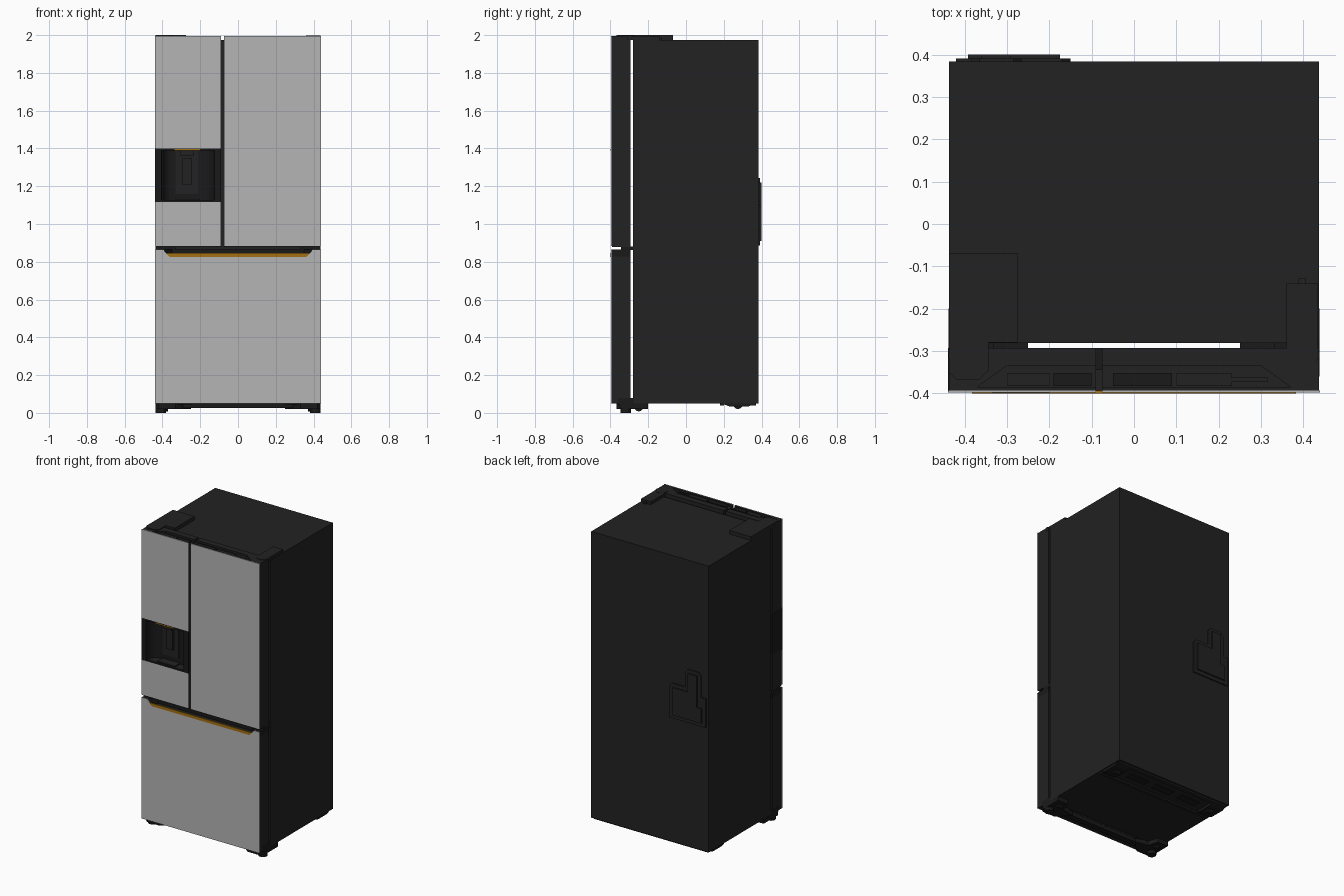
import bpy, bmesh, math
from mathutils import Matrix

if "Cube" in bpy.data.objects:
    bpy.data.objects.remove(bpy.data.objects["Cube"])


def material(name, rgb):
    m = bpy.data.materials.new(name)
    m.diffuse_color = (*rgb, 1)
    m.use_nodes = True
    m.node_tree.nodes["Principled BSDF"].inputs["Base Color"].default_value = m.diffuse_color
    return m


CHARCOAL = material("charcoal", (0.016, 0.016, 0.016))
BLACK = material("black_trim", (0.010, 0.010, 0.011))
STEEL = material("brushed_steel", (0.46, 0.46, 0.46))
AMBER = material("amber", (0.36, 0.16, 0.006))


def finish(name, bm, mat):
    bmesh.ops.recalc_face_normals(bm, faces=bm.faces)
    me = bpy.data.meshes.new(name)
    bm.to_mesh(me)
    bm.free()
    me.materials.append(mat)
    ob = bpy.data.objects.new(name, me)
    bpy.context.collection.objects.link(ob)
    return ob


def prism(name, pts, axis, a, b, mat):
    """Extrude a 2D outline along an axis from a to b."""
    place = {'x': lambda u, v, w: (w, u, v),
             'y': lambda u, v, w: (u, w, v),
             'z': lambda u, v, w: (u, v, w)}[axis]
    bm = bmesh.new()
    lo = [bm.verts.new(place(u, v, a)) for u, v in pts]
    hi = [bm.verts.new(place(u, v, b)) for u, v in pts]
    bm.faces.new(lo)
    bm.faces.new(hi)
    n = len(pts)
    for i in range(n):
        j = (i + 1) % n
        bm.faces.new((lo[i], lo[j], hi[j], hi[i]))
    return finish(name, bm, mat)


def box(name, x0, x1, y0, y1, z0, z1, mat):
    return prism(name, [(x0, y0), (x1, y0), (x1, y1), (x0, y1)], 'z', z0, z1, mat)


def cylinder(name, loc, r, depth, axis, mat):
    bm = bmesh.new()
    rot = Matrix.Rotation(math.pi / 2, 4, 'Y') if axis == 'x' else Matrix()
    bmesh.ops.create_cone(bm, cap_ends=True, segments=24, radius1=r, radius2=r,
                          depth=depth, matrix=Matrix.Translation(loc) @ rot)
    ob = finish(name, bm, mat)
    for p in ob.data.polygons:
        p.use_smooth = len(p.vertices) == 4
    return ob


F, S, D = -0.393, -0.398, -0.293   # door front, steel front, door back

# Cabinet
box("cabinet", -0.437, 0.437, -0.281, 0.383, 0.05, 1.975, CHARCOAL)

# Right door
box("right_door", -0.075, 0.437, F, D, 0.878, 1.982, CHARCOAL)
box("right_door_panel", -0.075, 0.439, S, F, 0.883, 1.996, STEEL)

# Left door, with the middle section hollowed for the dispenser
L0, L1 = -0.437, -0.09
box("left_door_lower", L0, L1, F, D, 0.878, 1.125, CHARCOAL)
box("left_door_upper", L0, L1, F, D, 1.392, 1.982, CHARCOAL)
box("left_door_lower_panel", -0.439, L1, S, F, 0.883, 1.117, STEEL)
box("left_door_upper_panel", -0.439, L1, S, F, 1.4, 1.996, STEEL)

curve = [(0.055 * (1 - math.cos(t)), 0.07 * math.sin(t))
         for t in (math.radians(15 * k) for k in range(7))]
left_wall = [(-0.405 + u, S + v) for u, v in curve]
right_wall = [(-0.125 - u, S + v) for u, v in reversed(curve)]
prism("dispenser_recess",
      [(-0.439, S)] + left_wall + right_wall + [(L1, S), (L1, D), (-0.439, D)],
      'z', 1.125, 1.392, BLACK)
box("dispenser_sill", -0.439, L1, S, F + 0.01, 1.117, 1.127, BLACK)
box("dispenser_header", -0.439, L1, S, F + 0.01, 1.39, 1.4, BLACK)
box("dispenser_back_plate", -0.33, -0.21, -0.332, -0.325, 1.16, 1.39, CHARCOAL)
box("dispenser_spout", -0.305, -0.235, -0.375, -0.33, 1.36, 1.393, CHARCOAL)
box("dispenser_paddle", -0.295, -0.245, -0.345, -0.33, 1.21, 1.35, CHARCOAL)
box("dispenser_tray", -0.33, -0.2, -0.385, -0.33, 1.125, 1.132, CHARCOAL)
box("dispenser_light", -0.335, -0.2, S - 0.001, -0.375, 1.388, 1.396, AMBER)

# Raised rims and slot covers on top of the doors
for side, s, xi in (("right", 1, -0.075), ("left", -1, -0.09)):
    prism(side + "_door_top_rim",
          [(xi, F), (s * 0.437, F), (s * 0.437, D), (xi, D), (xi, -0.335),
           (s * 0.30, -0.335), (s * 0.37, -0.385), (xi, -0.385)],
          'z', 1.982, 1.994, CHARCOAL)
box("left_slot_cover", -0.19, -0.1, -0.382, -0.352, 1.982, 1.99, BLACK)
box("left_wide_slot_cover", -0.3, -0.2, -0.382, -0.352, 1.982, 1.987, CHARCOAL)
box("right_slot_cover", -0.05, 0.09, -0.382, -0.352, 1.982, 1.99, BLACK)
box("right_wide_slot_cover", 0.1, 0.23, -0.382, -0.352, 1.982, 1.987, CHARCOAL)
box("right_slot_rail", 0.23, 0.315, -0.373, -0.362, 1.982, 1.987, CHARCOAL)

# Drawer with a scooped grip along the top
box("drawer", -0.437, 0.437, F, D, 0.05, 0.828, CHARCOAL)
prism("drawer_grip",
      [(-0.437, F), (-0.39, F), (-0.35, -0.345), (0.35, -0.345), (0.39, F),
       (0.437, F), (0.437, D), (-0.437, D)], 'z', 0.828, 0.866, BLACK)
prism("drawer_panel",
      [(-0.439, 0.05), (0.439, 0.05), (0.439, 0.864), (0.395, 0.864),
       (0.362, 0.826), (-0.362, 0.826), (-0.395, 0.864), (-0.439, 0.864)],
      'y', S, F, STEEL)
prism("drawer_grip_lip",
      [(-0.362, 0.826), (0.362, 0.826), (0.382, 0.846), (-0.382, 0.846)],
      'y', -0.40, F, AMBER)

# Top hinge covers
prism("left_hinge_cover",
      [(-0.437, -0.068), (-0.437, -0.35), (-0.42, -0.367), (-0.365, -0.367),
       (-0.343, -0.345), (-0.343, -0.28), (-0.275, -0.28), (-0.275, -0.068)],
      'z', 1.975, 2.0, CHARCOAL)
box("right_hinge_cover", 0.36, 0.434, -0.31, -0.14, 1.975, 1.995, CHARCOAL)
box("right_hinge_tab", 0.388, 0.405, -0.14, -0.127, 1.975, 1.985, CHARCOAL)
cylinder("right_hinge_knuckle", (0.397, -0.308, 1.986), 0.036, 0.022, 'z', CHARCOAL)
for s in (-1, 1):
    cylinder("hinge_pin", (s * 0.42, -0.31, 1.985), 0.018, 0.024, 'z', BLACK)

# Brackets between the doors and the drawer
for s in (-1, 1):
    x0, x1 = sorted((s * 0.33, s * 0.437))
    box("middle_hinge", x0, x1, -0.345, -0.275, 0.862, 0.88, BLACK)

# Front feet, mirrored
for s in (-1, 1):
    foot = [(0.25, -0.285), (0.30, -0.345), (0.33, -0.368), (0.42, -0.368),
            (0.438, -0.35), (0.438, -0.20), (0.36, -0.20), (0.34, -0.27)]
    prism("front_foot", [(s * x, y) for x, y in foot], 'z', 0.02, 0.05, BLACK)
    x0, x1 = sorted((s * 0.25, s * 0.438))
    box("foot_bracket", x0, x1, -0.36, -0.278, 0.045, 0.078, BLACK)
    cylinder("levelling_foot", (s * 0.41, -0.32, 0.012), 0.028, 0.024, 'z', BLACK)
    cylinder("front_roller", (s * 0.385, -0.25, 0.03), 0.022, 0.03, 'x', BLACK)
    cylinder("rear_roller", (s * 0.37, 0.275, 0.045), 0.024, 0.04, 'x', BLACK)
    x0, x1 = sorted((s * 0.33, s * 0.43))
    prism("rear_roller_mount",
          [(0.19, 0.05), (0.23, 0.034), (0.33, 0.034), (0.37, 0.05)],
          'x', x0, x1, BLACK)
box("kick_rail", -0.39, 0.39, -0.335, -0.295, 0.025, 0.05, BLACK)

# Underside rails
box("underside_rear_rail", -0.425, 0.425, 0.345, 0.37, 0.04, 0.05, CHARCOAL)
box("underside_middle_rail", -0.425, 0.425, 0.18, 0.2, 0.04, 0.05, CHARCOAL)
for i in range(3):
    x = -0.2 + 0.2 * i
    box("underside_rib", x - 0.07, x + 0.07, 0.25, 0.30, 0.044, 0.05, BLACK)

# Water valve cover on the back: flange and raised block
prism("rear_cover_flange",
      [(-0.15, 0.885), (-0.15, 1.1), (-0.17, 1.12), (-0.265, 1.12), (-0.265, 1.22),
       (-0.285, 1.243), (-0.365, 1.243), (-0.385, 1.22), (-0.385, 1.08),
       (-0.42, 1.08), (-0.42, 0.885)], 'y', 0.383, 0.391, CHARCOAL)
prism("rear_cover_block",
      [(-0.175, 0.91), (-0.175, 1.095), (-0.29, 1.095), (-0.29, 1.22),
       (-0.36, 1.22), (-0.36, 1.01), (-0.392, 1.01), (-0.392, 0.91)],
      'y', 0.391, 0.40, CHARCOAL)
